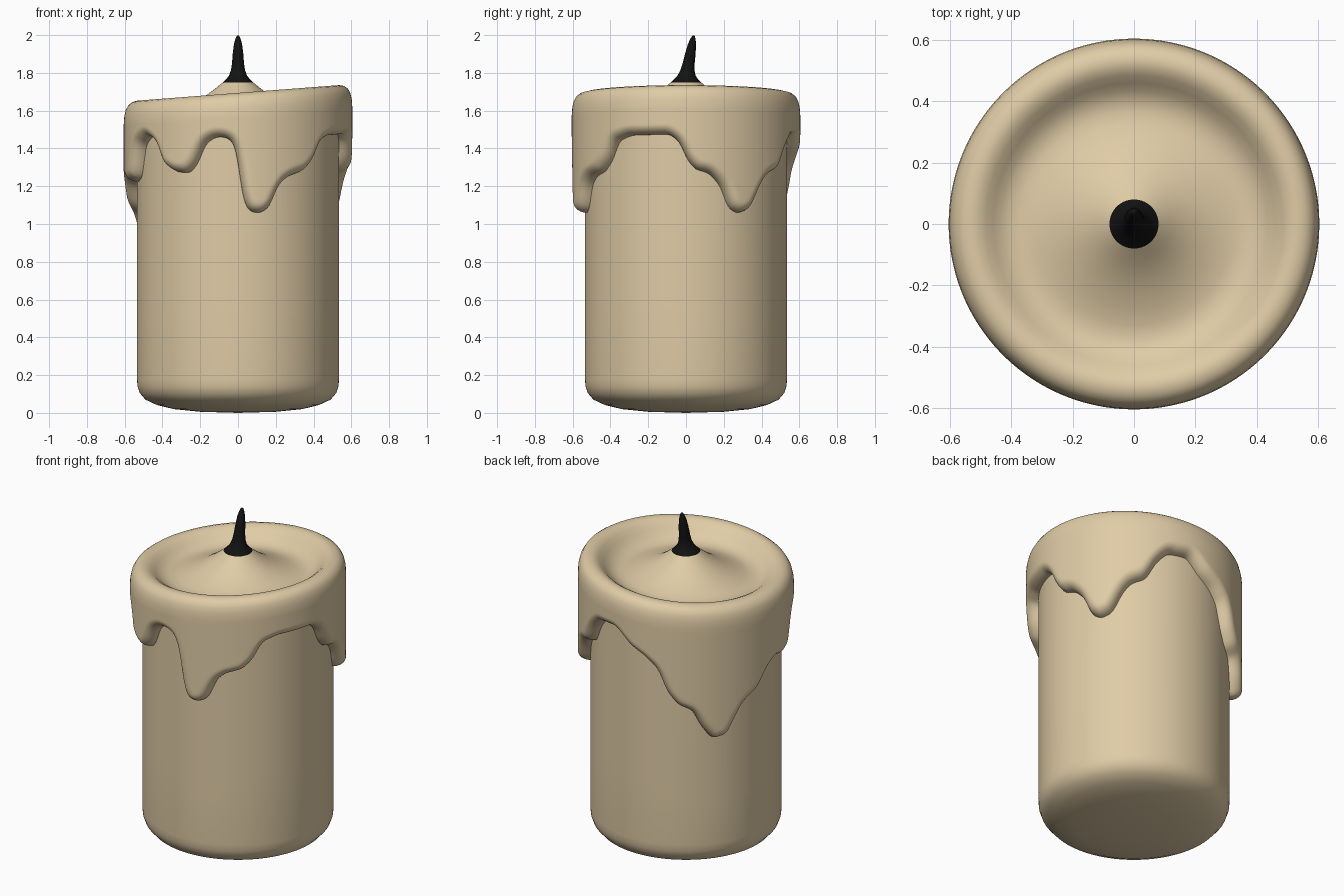
import bpy, bmesh, math
from mathutils import Vector
from mathutils.geometry import intersect_point_line

if "Cube" in bpy.data.objects:
    bpy.data.objects.remove(bpy.data.objects["Cube"])

N = 288            # columns around the candle
R_BODY, R_WAX = 0.535, 0.605
TILT = 0.077       # the melted rim slopes up towards +x


def material(name, rgb):
    m = bpy.data.materials.new(name)
    m.diffuse_color = (*rgb, 1)
    m.use_nodes = True
    m.node_tree.nodes["Principled BSDF"].inputs["Base Color"].default_value = m.diffuse_color
    return m


def skin(name, rings, mat, angle=50):
    """Join a list of closed rings into a smooth surface."""
    bm = bmesh.new()
    rows = [[bm.verts.new(p) for p in ring] for ring in rings]
    n = len(rings[0])
    for a, b in zip(rows, rows[1:]):
        for i in range(n):
            j = (i + 1) % n
            bm.faces.new((a[i], a[j], b[j], b[i]))
    bmesh.ops.remove_doubles(bm, verts=bm.verts, dist=1e-5)
    me = bpy.data.meshes.new(name)
    bm.to_mesh(me)
    bm.free()
    ob = bpy.data.objects.new(name, me)
    bpy.context.collection.objects.link(ob)
    me.materials.append(mat)
    bpy.ops.object.select_all(action='DESELECT')
    ob.select_set(True)
    bpy.context.view_layer.objects.active = ob
    bpy.ops.object.shade_smooth_by_angle(angle=math.radians(angle))
    return ob


def polar(r, k, z):
    t = math.tau * k / N
    return (r * math.cos(t), r * math.sin(t), z)


# Lower edge of the drips: angle in degrees from +x, height
DRIPS = [(-170, 1.22), (-161, 1.25), (-155, 1.42), (-146, 1.47), (-138, 1.43),
         (-134, 1.32), (-126, 1.275), (-118, 1.27), (-113, 1.32), (-109, 1.42),
         (-103, 1.46), (-97, 1.46), (-92, 1.43), (-89.5, 1.33), (-88, 1.14),
         (-84, 1.07), (-78, 1.055), (-72, 1.09), (-68, 1.2), (-62, 1.25),
         (-52, 1.28), (-46, 1.34), (-41, 1.44), (-32, 1.47), (-9, 1.475),
         (-3, 1.43), (0, 1.35), (5, 1.29), (13, 1.27), (20, 1.2), (24, 1.09),
         (30, 1.055), (37, 1.08), (43, 1.2), (48, 1.26), (57, 1.29), (63, 1.40),
         (70, 1.47), (83, 1.475), (92, 1.39), (101, 1.34), (109, 1.27),
         (113, 1.15), (120, 1.06), (129, 1.02), (133, 0.93), (140, 0.84),
         (149, 0.86), (154, 0.96), (159, 1.04), (169, 1.10), (176, 1.2),
         (183, 1.24)]


def edge_height(deg):
    pts = DRIPS + [(a + 360, z) for a, z in DRIPS[:2]]
    if deg < pts[0][0]:
        deg += 360
    for (a, za), (b, zb) in zip(pts, pts[1:]):
        if a <= deg <= b:
            return za + (zb - za) * (deg - a) / (b - a)
    return pts[0][1]


edge = [edge_height((360 * k / N + 180) % 360 - 180) for k in range(N)]
for _ in range(3):
    edge = [(edge[k - 1] + 2 * edge[k] + edge[(k + 1) % N]) / 4 for k in range(N)]

STEP = math.tau / N * R_WAX


def edge_distance(k, z):
    """Distance on the unrolled side from a point to the drip edge."""
    best = 1.0
    p = Vector((0, z, 0))
    for o in range(-7, 7):
        a = Vector((o * STEP, edge[(k + o) % N], 0))
        b = Vector(((o + 1) * STEP, edge[(k + o + 1) % N], 0))
        q, f = intersect_point_line(p, a, b)
        q = a if f < 0 else b if f > 1 else q
        best = min(best, (p - q).length)
    return best


def wax_radius(k, z):
    f = min(edge_distance(k, z) / 0.055, 1)
    return R_BODY + (R_WAX - R_BODY) * math.sqrt(1 - (1 - f) ** 2)


wax = material("wax", (0.74, 0.60, 0.38))
black = material("burnt_wick", (0.006, 0.006, 0.006))

# Pillar: rounded base, then straight up to the drip edge
base = [(0, 0.0), (0.2, 0.006), (0.34, 0.02), (0.43, 0.042), (0.49, 0.07),
        (0.52, 0.105), (0.532, 0.14), (R_BODY, 0.18)]
rings = [[polar(r, k, z) for k in range(N)] for r, z in base]
rings += [[polar(R_BODY, k, 0.18 + (edge[k] - 0.18) * t) for k in range(N)]
          for t in (0.33, 0.66, 1)]
skin("wax_pillar", rings, wax)

# Melted wax: dripping skirt, rolled rim, pool and centre mound
ROWS = 28
rings = []
for s in range(ROWS + 1):
    ring = []
    for k in range(N):
        top = 1.575 + TILT * R_WAX * math.cos(math.tau * k / N)
        z = edge[k] + (top - edge[k]) * (s / ROWS) ** 1.6
        ring.append(polar(wax_radius(k, z), k, z))
    rings.append(ring)
rim = [(0.602, 1.615), (0.594, 1.65), (0.58, 1.674), (0.56, 1.688), (0.535, 1.694),
       (0.51, 1.69), (0.485, 1.675), (0.46, 1.652), (0.435, 1.63), (0.405, 1.614),
       (0.37, 1.607), (0.33, 1.612), (0.28, 1.628), (0.22, 1.653), (0.16, 1.688),
       (0.12, 1.717), (0.08, 1.75)]
for r, z in rim:
    w = min(max((r - 0.15) / 0.35, 0), 1)   # tilt fades out towards the wick
    rings.append([polar(r, k, z + w * TILT * r * math.cos(math.tau * k / N))
                  for k in range(N)])
skin("melted_wax", rings, wax)

# Wick: flared base, tapering and leaning back
profile = [(0.081, 1.748), (0.066, 1.763), (0.048, 1.785), (0.037, 1.815), (0.032, 1.85),
           (0.028, 1.9), (0.022, 1.95), (0.014, 1.98), (0.007, 1.995), (0, 2.0)]
rings = []
for r, z in profile:
    lean = 0.04 * max(0, (z - 1.77) / 0.23)
    rings.append([(r * math.cos(math.tau * i / 32), r * math.sin(math.tau * i / 32) + lean, z)
                  for i in range(32)])
skin("wick", rings, black)
